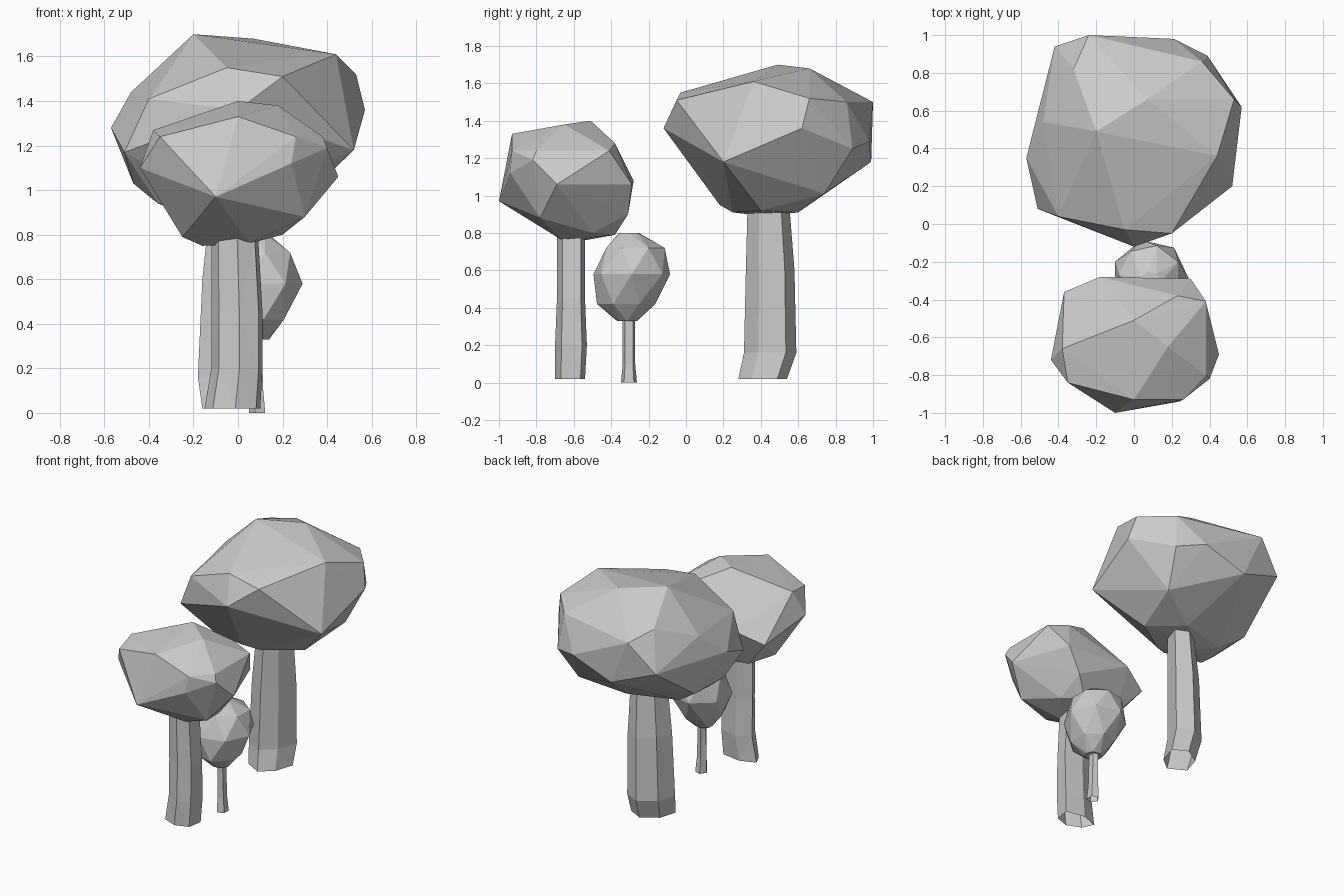
import bpy
import bmesh
from math import cos, sin, pi

default_cube = bpy.data.objects.get("Cube")
if default_cube is not None:
    bpy.data.objects.remove(default_cube, do_unlink=True)


def make_material(name, color):
    material = bpy.data.materials.new(name)
    material.use_nodes = True
    material.diffuse_color = color
    shader = next(node for node in material.node_tree.nodes
                  if node.type == "BSDF_PRINCIPLED")
    shader.inputs["Base Color"].default_value = color
    shader.inputs["Roughness"].default_value = 0.9
    return material


plain_gray = make_material("plain_gray", (0.6, 0.6, 0.6, 1))


def finish(bm, name):
    """Turn the working mesh into a flat shaded scene object."""
    bmesh.ops.recalc_face_normals(bm, faces=bm.faces[:])
    mesh = bpy.data.meshes.new(name)
    bm.to_mesh(mesh)
    bm.free()
    mesh.materials.append(plain_gray)
    part = bpy.data.objects.new(name, mesh)
    bpy.context.collection.objects.link(part)
    return part


def faceted_crown(name, corners):
    """Wrap a faceted shell around the corner points of a crown."""
    bm = bmesh.new()
    for corner in corners:
        bm.verts.new(corner)
    hull = bmesh.ops.convex_hull(bm, input=bm.verts[:])
    unused = [item for item in hull["geom_interior"]
              if isinstance(item, bmesh.types.BMVert)]
    bmesh.ops.delete(bm, geom=unused, context="VERTS")
    return finish(bm, name)


def round_outline(sides, turn):
    """Regular outline of unit radius."""
    angles = [2 * pi * index / sides + turn for index in range(sides)]
    return [(cos(angle), sin(angle)) for angle in angles]


def ring_points(section, outline):
    """Fit an outline to a section: its height and its x and y extents."""
    height, left, right, front, back = section
    middle_x, middle_y = (left + right) / 2, (front + back) / 2
    return [(middle_x + across * (right - left) / 2,
             middle_y + along * (back - front) / 2,
             height) for across, along in outline]


def trunk(name, sections, outline):
    """Loft a crooked, open ended trunk through its sections."""
    bm = bmesh.new()
    rings = [[bm.verts.new(point) for point in ring_points(section, outline)]
             for section in sections]
    sides = len(outline)
    for lower, upper in zip(rings, rings[1:]):
        for index in range(sides):
            following = (index + 1) % sides
            bm.faces.new((lower[index], lower[following],
                          upper[following], upper[index]))
    bmesh.ops.triangulate(bm, faces=bm.faces[:])
    return finish(bm, name)


# Large tree at the back
faceted_crown("large_crown", [
    # top
    (-.2, .49, 1.7), (.07, .66, 1.68), (.44, .36, 1.61), (-.05, -.03, 1.55),
    (-.32, .82, 1.55), (.2, -.05, 1.51), (.36, .86, 1.5),
    # sides
    (-.4, .04, 1.41), (0, -.12, 1.36), (.52, .2, 1.18), (.57, .62, 1.36),
    (.53, .66, 1.52), (-.57, .35, 1.28), (-.48, .54, 1.44), (-.51, .08, 1.17),
    (-.24, 1, 1.5), (.21, .98, 1.29), (-.1, .99, 1.18), (-.42, .94, 1.3),
    (.39, .89, 1.25),
    # underside
    (-.46, .56, 1.03), (-.47, .25, 1.03), (-.3, .5, .92), (-.36, .25, .94),
    (.33, .74, 1.01), (.05, .6, .91), (0, .25, .91), (-.1, .18, .95),
    (.25, .4, .92), (-.17, .42, .89),
])
trunk("large_trunk", [
    (.02, -.16, .09, .28, .54),
    (.16, -.18, .09, .31, .59),
    (.6, -.16, .09, .32, .58),
    (.98, -.12, .08, .33, .55),
], [(-.07, -1), (.65, -.45), (1, .6), (.2, 1), (-.7, .45), (-1, -.5)])

# Medium tree at the front
faceted_crown("medium_crown", [
    # top
    (0, -.51, 1.4), (.18, -.65, 1.38), (0, -.93, 1.33), (.26, -.93, 1.24),
    (.38, -.8, 1.24), (.38, -.41, 1.24), (.23, -.38, 1.28),
    (-.35, -.84, 1.24), (-.38, -.66, 1.27),
    # sides
    (.24, -.94, 1.12), (-.1, -1, .97), (.45, -.69, 1.06), (-.44, -.72, 1.1),
    (-.37, -.36, 1), (-.18, -.28, 1.08), (.3, -.29, 1.06), (.4, -.82, 1.19),
    # underside
    (.3, -.78, .88), (.2, -.5, .8), (.05, -.66, .76), (-.16, -.6, .75),
    (-.25, -.65, .79), (.2, -.31, .9), (.1, -.38, .79), (-.2, -.42, .8),
])
trunk("medium_trunk", [
    (.02, -.15, .1, -.7, -.54),
    (.2, -.12, .11, -.7, -.53),
    (.45, -.12, .11, -.69, -.54),
    (.8, -.12, .09, -.69, -.54),
], [(.1, -1), (.85, -.6), (1, .7), (-.1, 1), (-1, .5), (-.7, -.5)])

# Small tree between the other two
small_sections = [
    (.8, .03, .14, -.36, -.25),
    (.72, -.08, .25, -.43, -.11),
    (.58, -.12, .29, -.5, -.08),
    (.42, -.05, .22, -.48, -.16),
    (.33, .02, .14, -.37, -.26),
]
small_corners = []
for index, section in enumerate(small_sections):
    small_corners += ring_points(section, round_outline(7, index * pi / 7))
faceted_crown("small_crown", small_corners)
trunk("small_trunk", [
    (0, .05, .13, -.35, -.26),
    (.1, .05, .12, -.34, -.27),
    (.36, .06, .11, -.34, -.27),
], round_outline(5, pi / 5))
